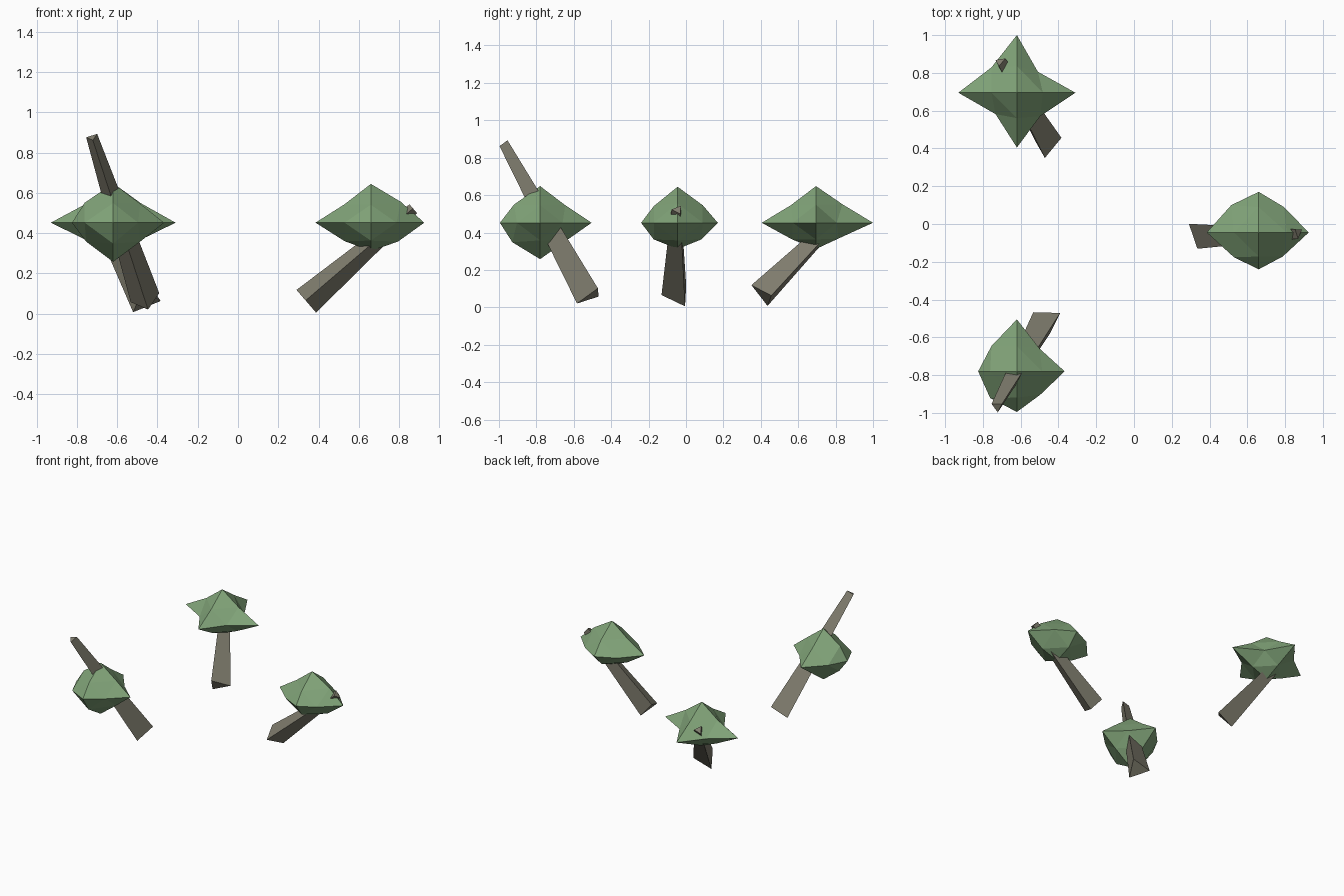
import bpy, bmesh, math
from mathutils import Vector

if "Cube" in bpy.data.objects:
    bpy.data.objects.remove(bpy.data.objects["Cube"])


def material(name, rgb):
    m = bpy.data.materials.new(name)
    m.diffuse_color = (*rgb, 1)
    m.use_nodes = True
    m.node_tree.nodes["Principled BSDF"].inputs["Base Color"].default_value = m.diffuse_color
    return m


LEAF = material("leaf_green", (0.22, 0.37, 0.19))
BARK = material("bark_grey", (0.22, 0.21, 0.16))
SQUASH = 0.7   # foliage is flattened vertically


def finish(bm, name, mat):
    bmesh.ops.recalc_face_normals(bm, faces=bm.faces)
    mesh = bpy.data.meshes.new(name)
    bm.to_mesh(mesh)
    bm.free()
    mesh.materials.append(mat)
    bpy.context.collection.objects.link(bpy.data.objects.new(name, mesh))


# Unit directions of a once-subdivided octahedron: 6 tips, then 12 edge midpoints
DIRS = []
for a in range(3):
    for s in (1, -1):
        v = Vector()
        v[a] = s
        DIRS.append(v)
for a, b in ((0, 1), (0, 2), (1, 2)):
    for sb in (1, -1):
        for sa in (1, -1):
            v = Vector()
            v[a], v[b] = sa, sb
            DIRS.append(v.normalized())


def foliage(name, centre, radii):
    bm = bmesh.new()
    verts = [bm.verts.new(d) for d in DIRS]
    bmesh.ops.convex_hull(bm, input=verts)
    for v, d, r in zip(verts, DIRS, radii):
        v.co = Vector(centre) + Vector((d.x * r, d.y * r, d.z * r * SQUASH))
    finish(bm, name, LEAF)


def trunk(name, base, tip, corner, r0=0.086, r1=0.033):
    # Three-sided taper whose first edge points towards the given base corner
    base, tip = Vector(base), Vector(tip)
    axis = (tip - base).normalized()
    u = Vector(corner) - base
    u = (u - axis * u.dot(axis)).normalized()
    w = axis.cross(u)
    bm = bmesh.new()
    rings = []
    for c, r in ((base, r0), (tip, r1)):
        rings.append([bm.verts.new(c + r * (math.cos(t) * u + math.sin(t) * w))
                      for t in (k * math.tau / 3 for k in range(3))])
    lo, hi = rings
    bm.faces.new(lo[::-1])
    bm.faces.new(hi)
    for k in range(3):
        n = (k + 1) % 3
        bm.faces.new((lo[k], lo[n], hi[n], hi[k]))
    finish(bm, name, BARK)


# Back tree
trunk("back_trunk", (-0.459, 0.414, 0.063), (-0.71, 0.86, 0.52), (-0.472, 0.352, 0.118))
foliage("back_foliage", (-0.62, 0.695, 0.452),
        (0.31, 0.31, 0.305, 0.29, 0.28, 0.20,
         0.157, 0.19, 0.175, 0.16,
         0.195, 0.19, 0.18, 0.18,
         0.20, 0.19, 0.17, 0.18))

# Right tree
trunk("right_trunk", (0.338, -0.045, 0.063), (0.87, -0.045, 0.522), (0.335, -0.131, 0.065))
foliage("right_foliage", (0.66, -0.045, 0.452),
        (0.265, 0.275, 0.215, 0.195, 0.275, 0.20,
         0.19, 0.205, 0.18, 0.185,
         0.21, 0.185, 0.19, 0.185,
         0.19, 0.18, 0.18, 0.18))

# Front tree, with a longer trunk poking through the top
trunk("front_trunk", (-0.457, -0.507, 0.06), (-0.725, -0.968, 0.877), (-0.447, -0.593, 0.02))
foliage("front_foliage", (-0.62, -0.78, 0.452),
        (0.253, 0.205, 0.275, 0.215, 0.28, 0.278,
         0.17, 0.19, 0.175, 0.20,
         0.19, 0.20, 0.19, 0.19,
         0.19, 0.197, 0.195, 0.21))
